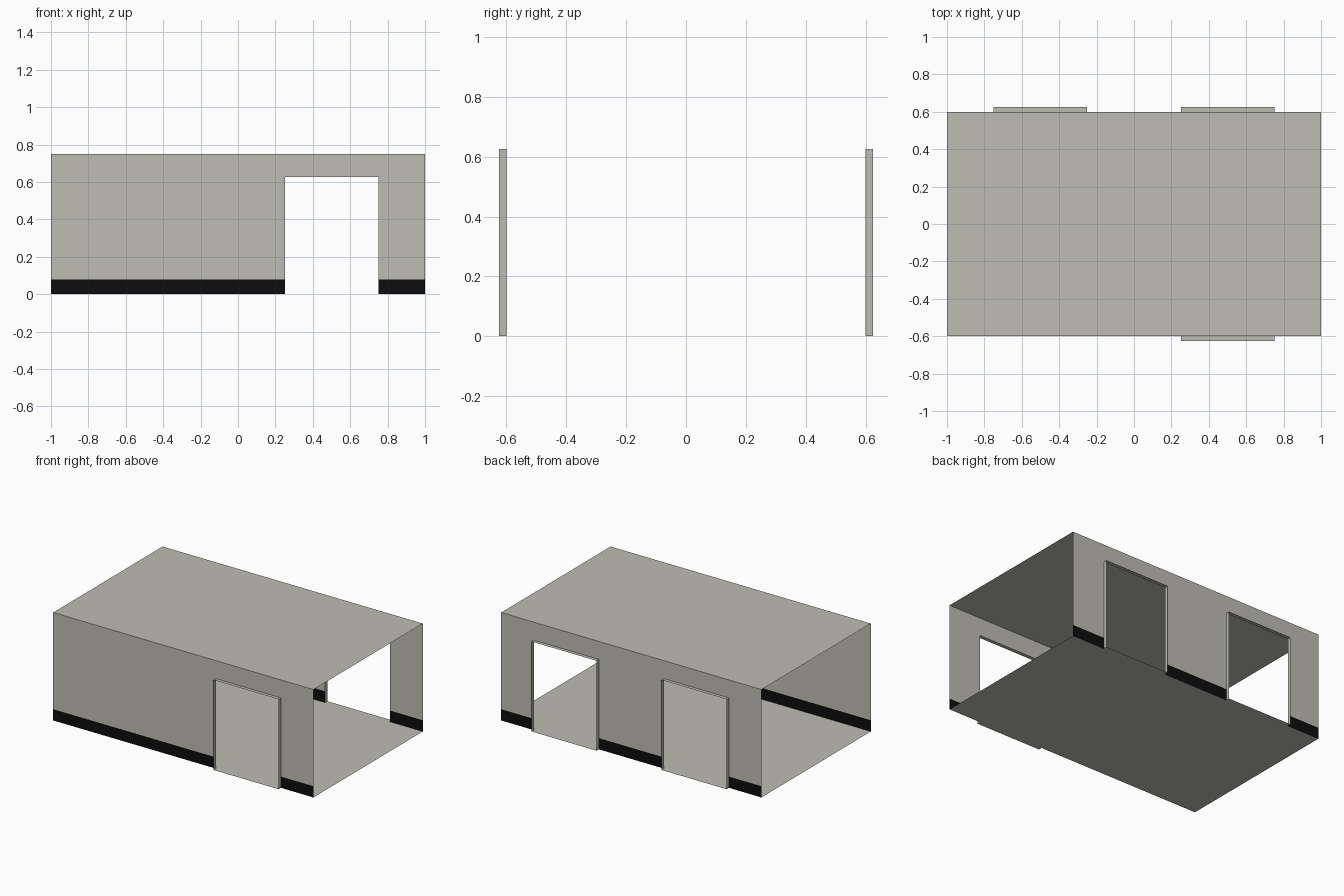
import bpy, bmesh

cube = bpy.data.objects.get("Cube")
if cube:
    bpy.data.objects.remove(cube, do_unlink=True)

LENGTH, DEPTH, HEIGHT = 2.0, 1.2, 0.75
DOOR_TOP, SKIRT, REVEAL = 0.625, 0.078, 0.025
RIGHT_DOOR, LEFT_DOOR = (-0.75, -0.25), (0.25, 0.75)


def material(name, rgb):
    mat = bpy.data.materials.new(name)
    mat.use_nodes = True
    color = (*rgb, 1.0)
    mat.diffuse_color = color
    bsdf = next(n for n in mat.node_tree.nodes if n.type == 'BSDF_PRINCIPLED')
    bsdf.inputs["Base Color"].default_value = color
    return mat


PANEL = material("warm grey panel", (0.515, 0.508, 0.456))
BLACK = material("black skirting", (0.004, 0.004, 0.004))


def finish(name, bm, mats):
    mesh = bpy.data.meshes.new(name)
    bmesh.ops.remove_doubles(bm, verts=bm.verts, dist=1e-5)
    bm.normal_update()
    bm.to_mesh(mesh)
    bm.free()
    for mat in mats:
        mesh.materials.append(mat)
    obj = bpy.data.objects.new(name, mesh)
    bpy.context.collection.objects.link(obj)


def quad(bm, points):
    return bm.faces.new([bm.verts.new(p) for p in points])


def slab(name, z, up):
    """Thin horizontal sheet facing up or down."""
    bm = bmesh.new()
    x, y = LENGTH / 2, DEPTH / 2
    pts = [(-x, -y, z), (x, -y, z), (x, y, z), (-x, y, z)]
    quad(bm, pts if up else pts[::-1])
    finish(name, bm, [PANEL])


def wall(name, side, doors):
    """Thin wall split at the door edges, with a black band at the foot."""
    bm = bmesh.new()
    y = side * DEPTH / 2
    xs = sorted([-LENGTH / 2, LENGTH / 2] + [x for d in doors for x in d])
    zs = [0, SKIRT, DOOR_TOP, HEIGHT]
    for x0, x1 in zip(xs, xs[1:]):
        for z0, z1 in zip(zs, zs[1:]):
            if (x0, x1) in doors and z1 <= DOOR_TOP:
                continue
            pts = [(x0, y, z0), (x1, y, z0), (x1, y, z1), (x0, y, z1)]
            face = quad(bm, pts if side < 0 else pts[::-1])
            face.material_index = int(z1 <= SKIRT)
    finish(name, bm, [PANEL, BLACK])


def door_frame(name, side, door):
    """Thin rim running round the opening and standing out from the wall."""
    bm = bmesh.new()
    y0 = side * DEPTH / 2
    y1 = y0 + side * REVEAL
    x0, x1 = door
    loop = [(x0, 0), (x1, 0), (x1, DOOR_TOP), (x0, DOOR_TOP)]
    for (xa, za), (xb, zb) in zip(loop, loop[1:] + loop[:1]):
        pts = [(xa, y0, za), (xa, y1, za), (xb, y1, zb), (xb, y0, zb)]
        quad(bm, pts if side < 0 else pts[::-1])
    finish(name, bm, [PANEL])


# Floor and roof
slab("floor", 0, False)
slab("roof", HEIGHT, True)

# Long walls, both ends stay open
wall("front_wall", -1, [LEFT_DOOR])
wall("back_wall", 1, [RIGHT_DOOR, LEFT_DOOR])

# Door frames
door_frame("front_door_frame", -1, LEFT_DOOR)
door_frame("back_left_door_frame", 1, LEFT_DOOR)
door_frame("back_right_door_frame", 1, RIGHT_DOOR)
